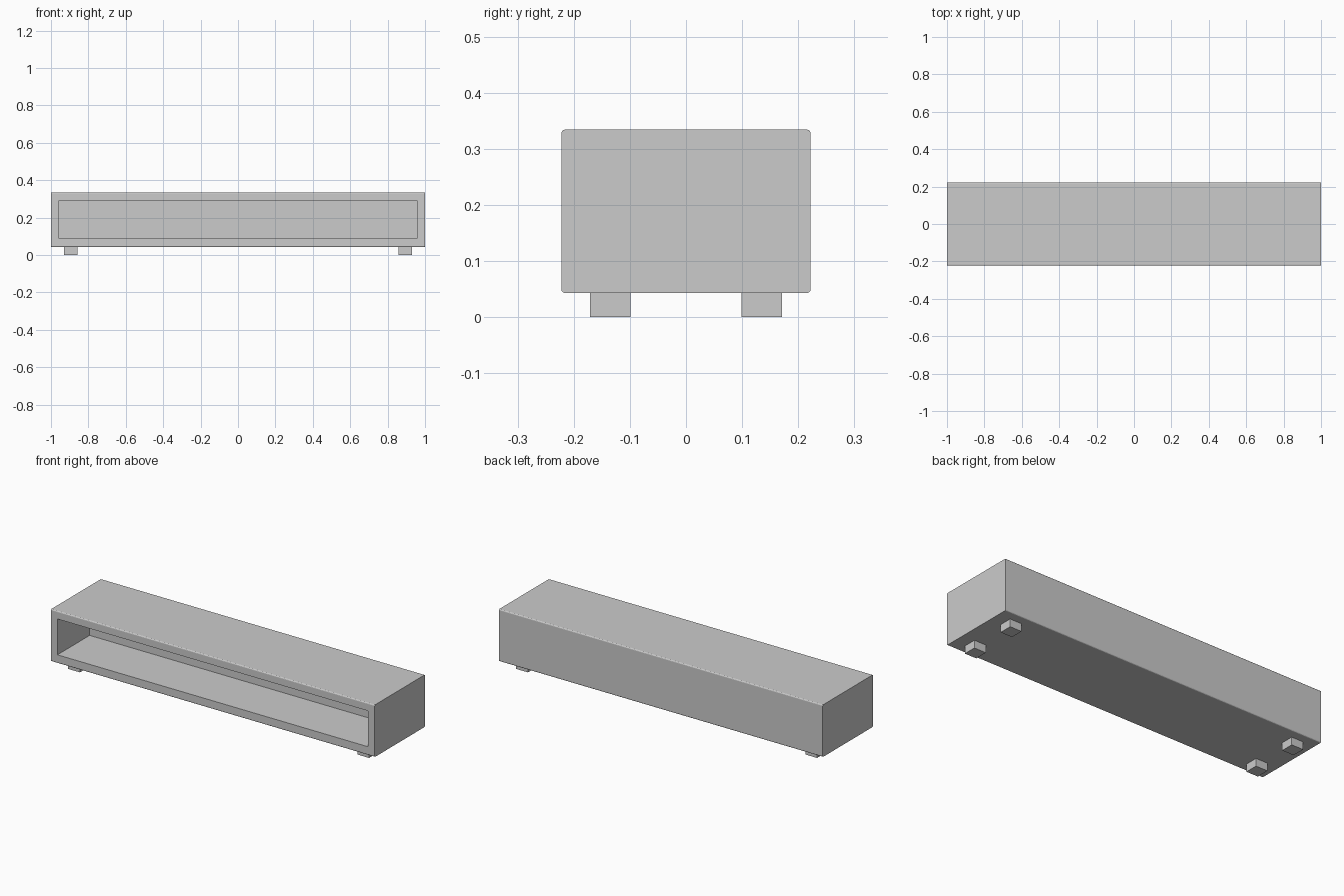
import bpy
import bmesh

if "Cube" in bpy.data.objects:
    bpy.data.objects.remove(bpy.data.objects["Cube"])


def box(name, x0, x1, y0, y1, z0, z1):
    bm = bmesh.new()
    bmesh.ops.create_cube(bm, size=1)
    for v in bm.verts:
        v.co.x = x1 if v.co.x > 0 else x0
        v.co.y = y1 if v.co.y > 0 else y0
        v.co.z = z1 if v.co.z > 0 else z0
    mesh = bpy.data.meshes.new(name)
    bm.to_mesh(mesh)
    bm.free()
    ob = bpy.data.objects.new(name, mesh)
    bpy.context.collection.objects.link(ob)
    return ob


# Cabinet shell, long edges slightly rounded
cabinet = box("cabinet", -1, 1, -0.222, 0.222, 0.043, 0.334)
bm = bmesh.new()
bm.from_mesh(cabinet.data)
long_edges = [e for e in bm.edges if abs(e.verts[0].co.x - e.verts[1].co.x) > 1]
bmesh.ops.bevel(bm, geom=long_edges, offset=0.006, segments=3, profile=0.5,
                affect='EDGES')
bm.to_mesh(cabinet.data)
bm.free()

# Open shelf niche cut into the front
niche = box("niche_cutter", -0.96, 0.96, -0.4, 0.062, 0.09, 0.29)
niche.hide_render = True
niche.hide_viewport = True
cut = cabinet.modifiers.new("niche", 'BOOLEAN')
cut.operation = 'DIFFERENCE'
cut.solver = 'EXACT'
cut.object = niche

# Four block feet
for side, sx in (("left", -1), ("right", 1)):
    for end, sy in (("front", -1), ("back", 1)):
        x, y = sx * 0.893, sy * 0.135
        box(f"{end}_{side}_foot", x - 0.036, x + 0.036,
            y - 0.036, y + 0.036, 0, 0.043)
